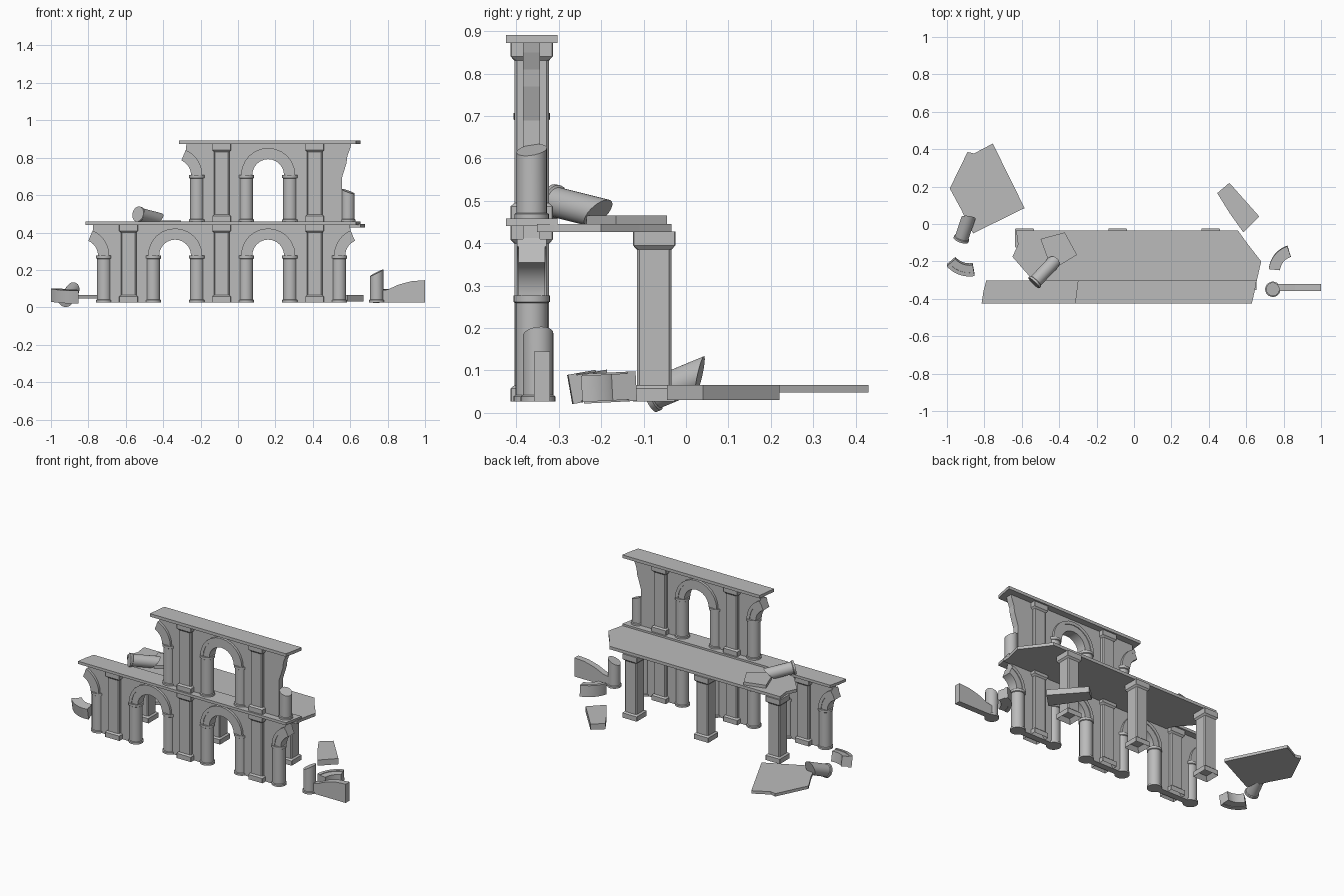
import bpy, bmesh
from math import sin, cos, radians, pi
from mathutils import Vector, Matrix

if "Cube" in bpy.data.objects:
    bpy.data.objects.remove(bpy.data.objects["Cube"])

WY = -0.364            # wall centre line
BAY = 0.4975
PX = [-0.585, -0.0875, 0.41]          # pilaster positions
SPRING, LOW, UP, WALL_H = 0.25, 0.027, 0.457, 0.415

stone = bpy.data.materials.new("stone")
stone.diffuse_color = (.5, .5, .5, 1)
stone.use_nodes = True
stone.node_tree.nodes["Principled BSDF"].inputs["Base Color"].default_value = stone.diffuse_color


def finish(name, bm, smooth=False):
    bmesh.ops.recalc_face_normals(bm, faces=bm.faces[:])
    me = bpy.data.meshes.new(name)
    bm.to_mesh(me)
    bm.free()
    me.materials.append(stone)
    ob = bpy.data.objects.new(name, me)
    bpy.context.collection.objects.link(ob)
    if smooth:
        bpy.ops.object.select_all(action='DESELECT')
        ob.select_set(True)
        bpy.context.view_layer.objects.active = ob
        bpy.ops.object.shade_smooth_by_angle(angle=radians(35))
    return ob


def extrude(name, pts, lo, hi, upright=False, smooth=False):
    """Extrude an outline along z, or along y when upright (outline in xz)."""
    bm = bmesh.new()
    rows = [[bm.verts.new((x, d, v) if upright else (x, v, d)) for x, v in pts] for d in (lo, hi)]
    n = len(pts)
    for r in rows:
        bm.faces.new(r)
    for i in range(n):
        j = (i + 1) % n
        bm.faces.new((rows[0][i], rows[0][j], rows[1][j], rows[1][i]))
    return finish(name, bm, smooth)


def arc(cx, cz, r, a0, a1, n=12):
    return [(cx + r * cos(radians(a0 + (a1 - a0) * i / n)),
             cz + r * sin(radians(a0 + (a1 - a0) * i / n))) for i in range(n + 1)]


def stack(name, levels, x, y, hollow=False):
    """Square pier from (z, half width, corner chamfer) levels."""
    bm = bmesh.new()
    rings = []
    for z, h, c in levels:
        k = h - c
        p = [(h, -k), (h, k), (k, h), (-k, h), (-h, k), (-h, -k), (-k, -h), (k, -h)]
        rings.append([bm.verts.new((x + a, y + b, z)) for a, b in p])
    for a, b in zip(rings, rings[1:]):
        for i in range(8):
            j = (i + 1) % 8
            bm.faces.new((a[i], a[j], b[j], b[i]))
    bottom = bm.faces.new(rings[0][::-1])
    bm.faces.new(rings[-1])
    if hollow:      # recess under the foot
        bm.normal_update()
        bmesh.ops.inset_region(bm, faces=[bottom], thickness=0.02)
        bmesh.ops.translate(bm, verts=bottom.verts[:], vec=(0, 0, 0.025))
    return finish(name, bm)


def pier(name, x, y, z, h):
    stack(name, [(z, .05, .002), (z + .03, .05, .002), (z + .038, .041, .006), (z + h - .043, .041, .006),
                 (z + h - .033, .05, .002), (z + h, .05, .002)], x, y, True)


def column(name, p0, p1, impost=True, slant=(0, 0), r=0.038):
    """Round column from p0 to p1; a slant gives a broken top."""
    p0, p1 = Vector(p0), Vector(p1)
    h, b, n = (p1 - p0).length, r + .005, 24
    prof = [(b, 0), (b, .012), (r, .015)]
    prof += [(r, h - .018), (b, h - .015), (b, h)] if impost else [(r, h)]
    bm = bmesh.new()
    rings = []
    for k, (rad, z) in enumerate(prof):
        top = k == len(prof) - 1
        ring = []
        for i in range(n):
            x, y = rad * cos(2 * pi * i / n), rad * sin(2 * pi * i / n)
            ring.append(bm.verts.new((x, y, z + (slant[0] * x + slant[1] * y if top else 0))))
        rings.append(ring)
    for a, c in zip(rings, rings[1:]):
        for i in range(n):
            j = (i + 1) % n
            bm.faces.new((a[i], a[j], c[j], c[i]))
    bm.faces.new(rings[0][::-1])
    bm.faces.new(rings[-1])
    upright = abs((p1 - p0).normalized().z) > .999
    rot = Matrix.Identity(4) if upright else (p1 - p0).to_track_quat('Z', 'Y').to_matrix().to_4x4()
    bm.transform(Matrix.Translation(p0) @ rot)
    return finish(name, bm, True)


def arch(name, cx, cz, a0, a1, mid=WY, upright=True, r0=.085, tilt=0, pivot=(0, 0, 0)):
    """Arch band with a raised outer moulding."""
    for part, ra, rb, t in (("band", r0, r0 + .042, .031), ("moulding", r0 + .04, r0 + .06, .035)):
        pts = arc(cx, cz, ra, a0, a1) + arc(cx, cz, rb, a1, a0)
        ob = extrude(f"{name}_{part}", pts, mid - t, mid + t, upright, True)
        if tilt:
            p = Matrix.Translation(pivot)
            ob.data.transform(p @ Matrix.Rotation(radians(tilt), 4, 'X') @ p.inverted())


def half_bay(name, cx, s, z, broken=False):
    """Column and wall between a pilaster and the arch centre on side s."""
    column(name + "_column", (cx + s * .118, WY, z), (cx + s * .118, WY, z + SPRING))
    end = 67 if broken else 90
    jag = [(.058, SPRING + .135), (.06, WALL_H)] if broken else [(0, WALL_H)]
    pts = [(.25, 0), (.1, 0)] + arc(0, SPRING, .1, 0, end) + jag + [(.25, WALL_H)]
    extrude(name + "_wall", [(cx + s * a, z + b) for a, b in pts], WY - .02, WY + .02, True)
    if broken:
        arch(name + "_arch", cx, z + SPRING, *((0, end) if s > 0 else (180 - end, 180)))


def full_bay(name, cx, z):
    for s in (-1, 1):
        half_bay(f"{name}_{'left' if s < 0 else 'right'}", cx, s, z)
    arch(name + "_arch", cx, z + SPRING, 0, 180)


# lower storey
A = [PX[0] - BAY / 2 + BAY * i for i in range(4)]     # arch centres
half_bay("lower_left_end", A[0], 1, LOW, True)
full_bay("lower_bay_a", A[1], LOW)
full_bay("lower_bay_b", A[2], LOW)
half_bay("lower_right_end", A[3], -1, LOW, True)
# upper storey
half_bay("upper_left_end", A[1], 1, UP, True)
full_bay("upper_bay", A[2], UP)
extrude("upper_broken_wall", [(.41, UP), (.555, UP), (.555, .69), (.58, .77), (.585, .81), (.6, .85), (.605, .873),
                              (.41, .873)], WY - .02, WY + .02, True)
column("upper_column_stump", (.588, WY, UP), (.588, WY, .62), False, (-.35, .15), .036)
# pilasters and rear piers
for i, x in enumerate(PX):
    pier(f"lower_pilaster_{i}", x, WY, LOW, WALL_H)
    pier(f"rear_pier_{i}", x, -.075, LOW, .401)
    if i:
        pier(f"upper_pilaster_{i}", x, WY, UP, WALL_H + .002)

# cornices and gallery floor
extrude("middle_cornice", [(-.815, -.425), (.63, -.425), (.655, -.303), (-.79, -.303), (-.805, -.36)], .441, .458)
extrude("top_cornice", [(-.315, -.425), (.63, -.425), (.645, -.36), (.655, -.303), (-.3, -.303)], .872, .891)
extrude("gallery_floor", [(-.63, -.034), (.555, -.034), (.61, -.11), (.68, -.2), (.655, -.31), (.655, -.352),
                          (-.52, -.352), (-.54, -.3), (-.585, -.25), (-.65, -.175), (-.62, -.11)], .427, .446)

# rubble on the gallery
extrude("gallery_slab_fragment", [(-.5, -.08), (-.37, -.045), (-.305, -.165), (-.42, -.235), (-.46, -.19)],
        .446, .465)
column("gallery_fallen_column", (-.535, -.315, .499), (-.432, -.207, .472), False, (0, .7), .036)

# rubble on the left
extrude("fallen_floor_slab", [(-.89, .385), (-.855, .377), (-.755, .43), (-.585, .085), (-.86, -.05),
                              (-.89, .0), (-.92, .07), (-.985, .19)], .048, .066)
column("fallen_column", (-.925, -.085, .041), (-.885, .033, .09), False, (-.2, .7), .037)
arch("fallen_arch_left", -.88, -.115, 221, 280, .062, False, .1, 10, (-.88, -.235, .062))

# rubble on the right
arch("fallen_arch_right", .865, -.255, 108, 174, .06, False, .085, 3, (.78, -.18, .06))
extrude("fallen_pier_fragment", [(.51, .22), (.67, .04), (.585, -.045), (.51, .06), (.445, .165)], .03, .066)
column("right_column_stump", (.742, -.349, LOW), (.742, -.349, .185), False, (.5, .1), .036)
extrude("right_wall_fragment", [(.76, LOW), (1, LOW), (1, .145), (.93, .14), (.86, .122), (.8, .095), (.76, .088)],
        -.359, -.321, True)
